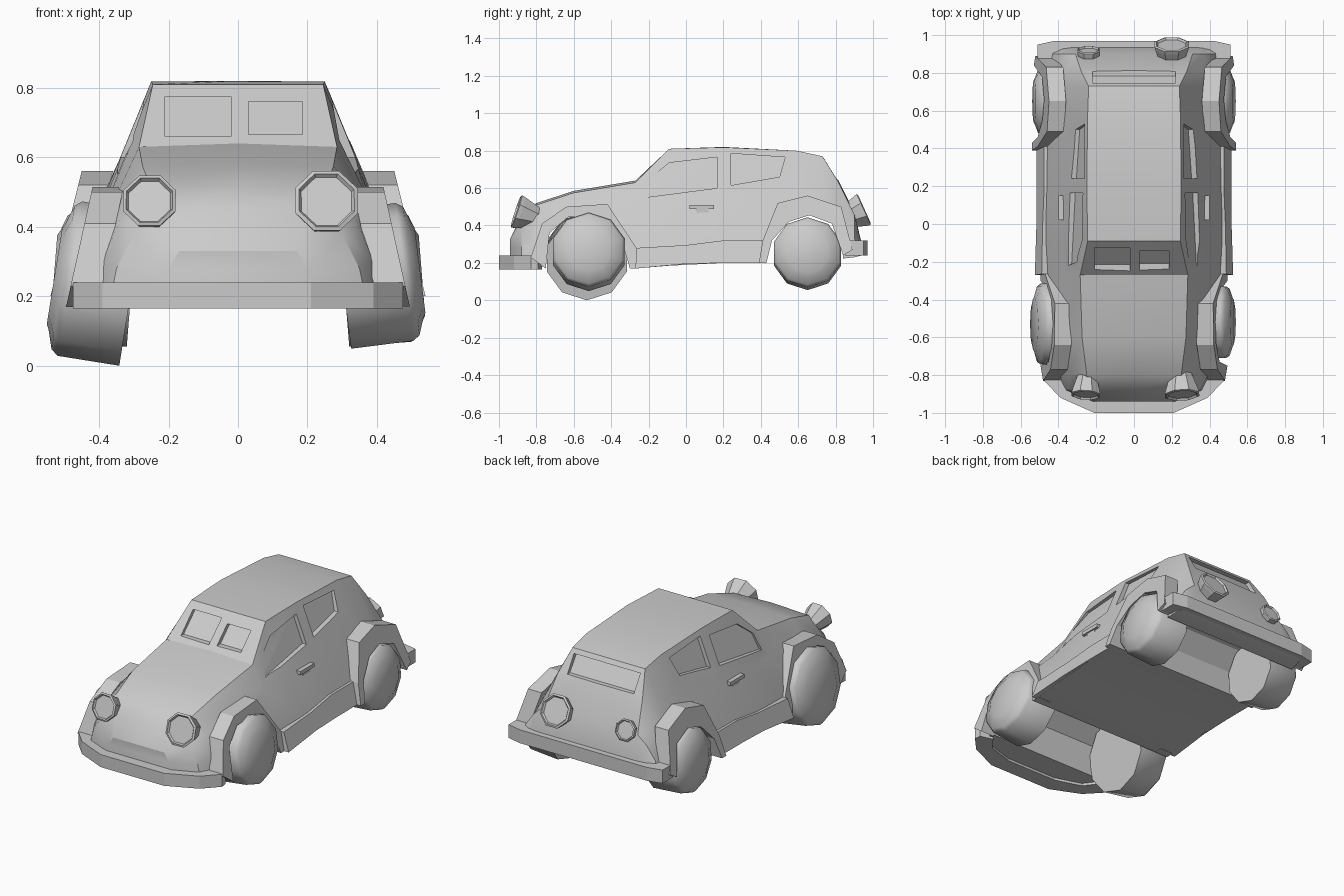
import bpy, bmesh, math
from mathutils import Vector

if "Cube" in bpy.data.objects:
    bpy.data.objects.remove(bpy.data.objects["Cube"])


def loft(name, loops, smooth=None):
    """Skin a list of closed loops with equal point counts and cap both ends."""
    bm = bmesh.new()
    rows = [[bm.verts.new(p) for p in loop] for loop in loops]
    n = len(rows[0])
    for a, b in zip(rows, rows[1:]):
        for i in range(n):
            bm.faces.new((a[i], a[(i + 1) % n], b[(i + 1) % n], b[i]))
    bm.faces.new(rows[0])
    bm.faces.new(rows[-1])
    bmesh.ops.recalc_face_normals(bm, faces=bm.faces)
    me = bpy.data.meshes.new(name)
    bm.to_mesh(me)
    bm.free()
    ob = bpy.data.objects.new(name, me)
    bpy.context.collection.objects.link(ob)
    if smooth:
        activate(ob)
        bpy.ops.object.shade_smooth_by_angle(angle=math.radians(smooth))
    return ob


def activate(ob):
    bpy.ops.object.select_all(action='DESELECT')
    ob.select_set(True)
    bpy.context.view_layer.objects.active = ob


def turned(name, center, direction, profile, n, phase=0.0, smooth=None):
    """Turn an (offset, radius) profile around a direction."""
    q = Vector(direction).to_track_quat('Z', 'Y')
    loops = []
    for off, r in profile:
        ang = [math.pi / 2 + phase + 2 * math.pi * i / n for i in range(n)]
        loops.append([Vector(center) + q @ Vector((r * math.cos(a), r * math.sin(a), off))
                      for a in ang])
    return loft(name, loops, smooth)


def box(name, x0, x1, y0, y1, z0, z1):
    return loft(name, [[(x, y0, z0), (x, y1, z0), (x, y1, z1), (x, y0, z1)] for x in (x0, x1)])


# Body shell: y, then half section (roof/hood centre height, edge, mid, low, bottom)
sections = [
    (-.94, .33, (.17, .33), (.20, .28), (.22, .23), (.23, .18)),
    (-.88, .45, (.20, .44), (.30, .38), (.35, .28), (.37, .18)),
    (-.80, .52, (.25, .51), (.34, .42), (.39, .30), (.41, .18)),
    (-.60, .585, (.275, .575), (.36, .47), (.42, .32), (.44, .18)),
    (-.27, .64, (.285, .63), (.365, .50), (.45, .30), (.49, .17)),
    (-.09, .81, (.245, .81), (.375, .50), (.46, .31), (.50, .185)),
    (.20, .82, (.25, .818), (.38, .50), (.465, .31), (.505, .20)),
    (.59, .80, (.245, .80), (.385, .50), (.46, .31), (.50, .20)),
    (.73, .77, (.24, .77), (.38, .50), (.45, .31), (.48, .21)),
    (.81, .65, (.28, .64), (.37, .48), (.44, .32), (.46, .22)),
    (.90, .47, (.31, .46), (.37, .41), (.43, .33), (.45, .23)),
    (.94, .30, (.33, .30), (.38, .28), (.42, .26), (.43, .24)),
]
loops = []
for y, top, *half in sections:
    loops.append([(0, y, top)] + [(x, y, z) for x, z in half]
                 + [(-x, y, z) for x, z in reversed(half)])
body = loft("body", loops)

# Wheel arch outlines (y, z), outer and inner edges
front_out = [(-.83, .23), (-.77, .41), (-.64, .50), (-.42, .515), (-.265, .28), (-.25, .17)]
front_in = [(-.75, .17), (-.73, .36), (-.63, .445), (-.46, .45), (-.35, .34), (-.30, .17)]
rear_out = [(.39, .20), (.41, .32), (.49, .52), (.65, .56), (.83, .50), (.89, .27)]
rear_in = [(.43, .20), (.46, .32), (.55, .42), (.66, .455), (.78, .41), (.84, .24)]

cutters = []


def cutter(loops):
    ob = loft("cutter", loops)
    ob.hide_render = True
    cutters.append(ob)


# Full-width wheel tunnels
for edge in (front_in, rear_in):
    outline = [(edge[0][0], -.1)] + edge + [(edge[-1][0], -.1)]
    cutter([[(x, y, z) for y, z in outline] for x in (-.7, .7)])

# Recessed side windows
door_glass = [(-.22, .55), (-.20, .645), (-.09, .735), (.165, .765), (.165, .60)]
quarter_glass = [(.24, .615), (.24, .785), (.53, .765), (.50, .66)]
for s in (-1, 1):
    for glass in (door_glass, quarter_glass):
        inner = [(s * (.35 + (.5 - z) * .39), y, z) for y, z in glass]
        cutter([inner, [(s * .6, y, z) for y, z in glass]])


# Recessed windscreen panes and rear window
def pane(x0, x1, z0, z1, surf, far):
    quad = [(x0, z0), (x1, z0), (x1, z1), (x0, z1)]
    cutter([[(x, surf(z), z) for x, z in quad], [(x, far, z) for x, z in quad]])


def screen(z):
    return -.24 + (z - .635) * 1.03


pane(-.21, -.02, .66, .775, screen, -.5)
pane(.03, .185, .665, .76, screen, -.5)
pane(-.22, .22, .645, .745, lambda z: .78 - (z - .65) * .667, 1.1)

for c in cutters:
    mod = body.modifiers.new("cut", 'BOOLEAN')
    mod.operation = 'DIFFERENCE'
    mod.solver = 'EXACT'
    mod.object = c
    activate(body)
    bpy.ops.object.modifier_apply(modifier=mod.name)
for c in cutters:
    bpy.data.objects.remove(c)
activate(body)
bpy.ops.object.shade_smooth_by_angle(angle=math.radians(25))


# Arch flares and sills: strips following the sloped body side
def flare(name, outer, inner, side, x_at, depth):
    rows = []
    for (yo, zo), (yi, zi) in zip(outer, inner):
        xo, xi = x_at(zo), x_at(zi)
        rows.append([(side * (xo - depth), yo, zo), (side * xo, yo, zo),
                     (side * xi, yi, zi), (side * (xi - depth), yi, zi)])
    loft(name, rows)


for s, tag in ((1, "right"), (-1, "left")):
    flare("front_arch_" + tag, front_out, front_in, s, lambda z: .42 + (.51 - z) * .22, .09)
    flare("rear_arch_" + tag, rear_out, rear_in, s, lambda z: .45 + (.56 - z) * .25, .09)
    flare("sill_" + tag, [(-.265, .28), (.0, .295), (.20, .32), (.42, .32)],
          [(-.27, .17), (.0, .195), (.20, .20), (.43, .20)],
          s, lambda z: .515 - (z - .2) * .33, .05)
    # Door handle: bar with a drop grip
    box("door_handle_" + tag, s * .365, s * .40, .02, .15, .488, .51)
    box("door_grip_" + tag, s * .37, s * .392, .055, .12, .462, .49)


# Bumpers: mirrored plan outline given height
def bumper(name, half, z0, z1):
    plan = half + [(-x, y) for x, y in reversed(half)]
    loft(name, [[(x, y, z) for x, y in plan] for z in (z0, z1)])


bumper("front_bumper", [(.17, -.90), (.33, -.85), (.39, -.77), (.47, -.79),
                        (.475, -.83), (.39, -.92), (.21, -1.0)], .165, .24)
bumper("rear_bumper", [(.40, .89), (.43, .85), (.51, .85), (.51, .95), (.42, .97)], .24, .32)

# Wheels: uneven sizes, leaning outward at the bottom
for name, x, y, z, r, lean in (("front_wheel_right", .40, -.52, .26, .20, .127),
                               ("front_wheel_left", -.405, -.53, .238, .225, .16),
                               ("rear_wheel_right", .405, .65, .25, .188, .08),
                               ("rear_wheel_left", -.405, .65, .25, .188, .08)):
    turned(name, (x, y, z), (math.copysign(1, x), 0, lean),
           [(-.10, r), (.08, r), (.10, r * .93), (.118, r * .68), (.125, r * .62)],
           10, smooth=50)

# Lamps: flared octagonal cups with a recessed lens
for name, c, d, r in (("headlamp_right", (.255, -.905, .475), (.06, -1, .33), .098),
                      ("headlamp_left", (-.255, -.905, .475), (-.06, -1, .33), .082),
                      ("tail_lamp_right", (.20, .95, .485), (0, 1, .45), .098),
                      ("tail_lamp_left", (-.24, .92, .475), (0, 1, .35), .065)):
    turned(name, c, d, [(-.13, r * .55), (-.02, r * .95), (0, r), (.005, r * .88), (-.006, r * .80)],
           8, phase=math.pi / 8)
